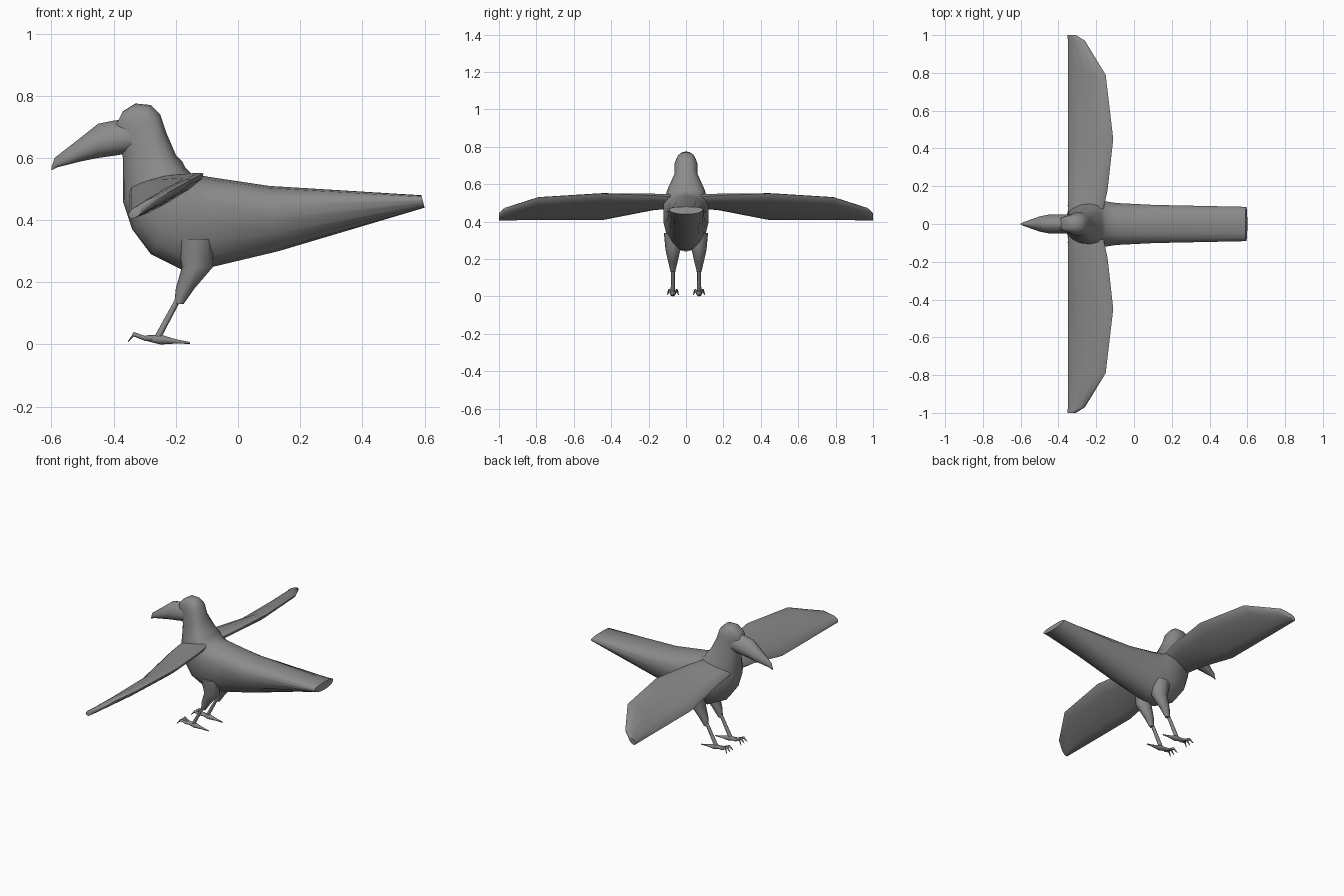
import bpy, bmesh, math
from mathutils import Vector

cube = bpy.data.objects.get("Cube")
if cube:
    bpy.data.objects.remove(cube, do_unlink=True)

grey = bpy.data.materials.new("feather grey")
grey.use_nodes = True
tone = (.26, .26, .26, 1)
grey.diffuse_color = tone
grey.node_tree.nodes["Principled BSDF"].inputs["Base Color"].default_value = tone

ACROSS = Vector((0, 1, 0))
ALONG = Vector((1, 0, 0))
UP = Vector((0, 0, 1))


def ring(first, second, side, sides=12, power=1.0, egg=0.0):
    """Oval through two opposite points, as wide as the side vector each way."""
    centre = (first + second) / 2
    half = (first - second) / 2
    points = []
    for i in range(sides):
        angle = math.tau * i / sides
        c, s = math.cos(angle), math.sin(angle)
        c = math.copysign(abs(c) ** power, c)
        s = math.copysign(abs(s) ** power, s)
        points.append(centre + half * c + side * s * (1 + egg * c))
    return points


def loft(name, rings):
    """Skin a row of rings, cap both ends and shade it smooth."""
    bm = bmesh.new()
    rows = [[bm.verts.new(point) for point in points] for points in rings]
    for near, far in zip(rows, rows[1:]):
        for i in range(len(near)):
            j = (i + 1) % len(near)
            bm.faces.new((near[i], near[j], far[j], far[i]))
    bm.faces.new(rows[0])
    bm.faces.new(rows[-1])
    bmesh.ops.recalc_face_normals(bm, faces=bm.faces)
    mesh = bpy.data.meshes.new(name)
    bm.to_mesh(mesh)
    bm.free()
    mesh.materials.append(grey)
    part = bpy.data.objects.new(name, mesh)
    bpy.context.collection.objects.link(part)
    bpy.ops.object.select_all(action="DESELECT")
    part.select_set(True)
    bpy.context.view_layer.objects.active = part
    bpy.ops.object.shade_smooth_by_angle(angle=math.radians(55))


def profile(name, table, **shape):
    """Central part from rows of upper x, z, lower x, z and half width."""
    loft(name, [ring(Vector((ax, 0, az)), Vector((bx, 0, bz)), ACROSS * width, **shape)
                for ax, az, bx, bz, width in table])


def tube(name, path, direction, y, flat=1.0, spread=0.0):
    """Limb from rows of x, z and radius, drifting sideways by spread per row."""
    rings = []
    for i, (x, z, radius) in enumerate(path):
        centre = Vector((x, y + spread * i, z))
        reach = direction * radius
        rings.append(ring(centre + reach, centre - reach, ACROSS * radius * flat, sides=8))
    loft(name, rings)


# Body, from tail end through breast and neck to face
profile("body", [
    (.59, .48, .6, .44, .09),
    (.1, .51, .13, .3, .1),
    (-.1, .54, -.08, .25, .11),
    (-.15, .55, -.18, .24, .12),
    (-.17, .57, -.28, .29, .12),
    (-.18, .59, -.34, .37, .11),
    (-.2, .61, -.37, .46, .1),
    (-.23, .68, -.37, .6, .06),
    (-.25, .74, -.38, .64, .06),
    (-.28, .77, -.39, .66, .05),
    (-.33, .775, -.4, .67, .04),
    (-.37, .75, -.4, .69, .03),
], sides=16, power=.85, egg=.18)

# Hooked beak
profile("beak", [
    (-.32, .73, -.32, .62, .05),
    (-.4, .72, -.38, .61, .05),
    (-.45, .71, -.45, .6, .05),
    (-.5, .67, -.5, .59, .04),
    (-.59, .6, -.58, .57, .01),
    (-.6, .57, -.6, .56, .002),
], egg=-.2)

# Wing stations: span, leading edge height, trailing edge x and height
wing = [
    (.04, .49, -.17, .53),
    (.18, .47, -.14, .54),
    (.45, .41, -.11, .55),
    (.79, .41, -.15, .53),
    (.97, .41, -.26, .47),
    (1, .41, -.31, .44),
]

# Limb paths: x, z and radius
thigh = [(-.14, .34, .06), (-.13, .25, .05), (-.17, .18, .03), (-.19, .13, .015)]
shank = [(-.19, .15, .01), (-.26, .02, .012)]
pad = [(-.155, .005, .003), (-.2, .01, .007), (-.25, .016, .016), (-.29, .02, .01)]
toe = [(-.26, .02, .01), (-.3, .02, .008), (-.335, .033, .007), (-.353, .01, .002)]

for side, place in ((-1, "front"), (1, "back")):
    rings = []
    for span, lead_z, trail_x, trail_z in wing:
        lead = Vector((-.35, side * span, lead_z))
        trail = Vector((trail_x, side * span, trail_z))
        normal = (trail - lead).cross(ACROSS).normalized()
        rings.append(ring(lead, trail, normal * (.03 - .015 * span), power=.9))
    loft(place + "_wing", rings)

    y = side * .07
    tube(place + "_thigh", thigh, ALONG, y, flat=.8)
    tube(place + "_shank", shank, ALONG, y)
    tube(place + "_foot", pad, UP, y)
    for label, spread in (("inner", -side), ("middle", 0), ("outer", side)):
        tube(place + "_" + label + "_toe", toe, UP, y, spread=spread * .01)
